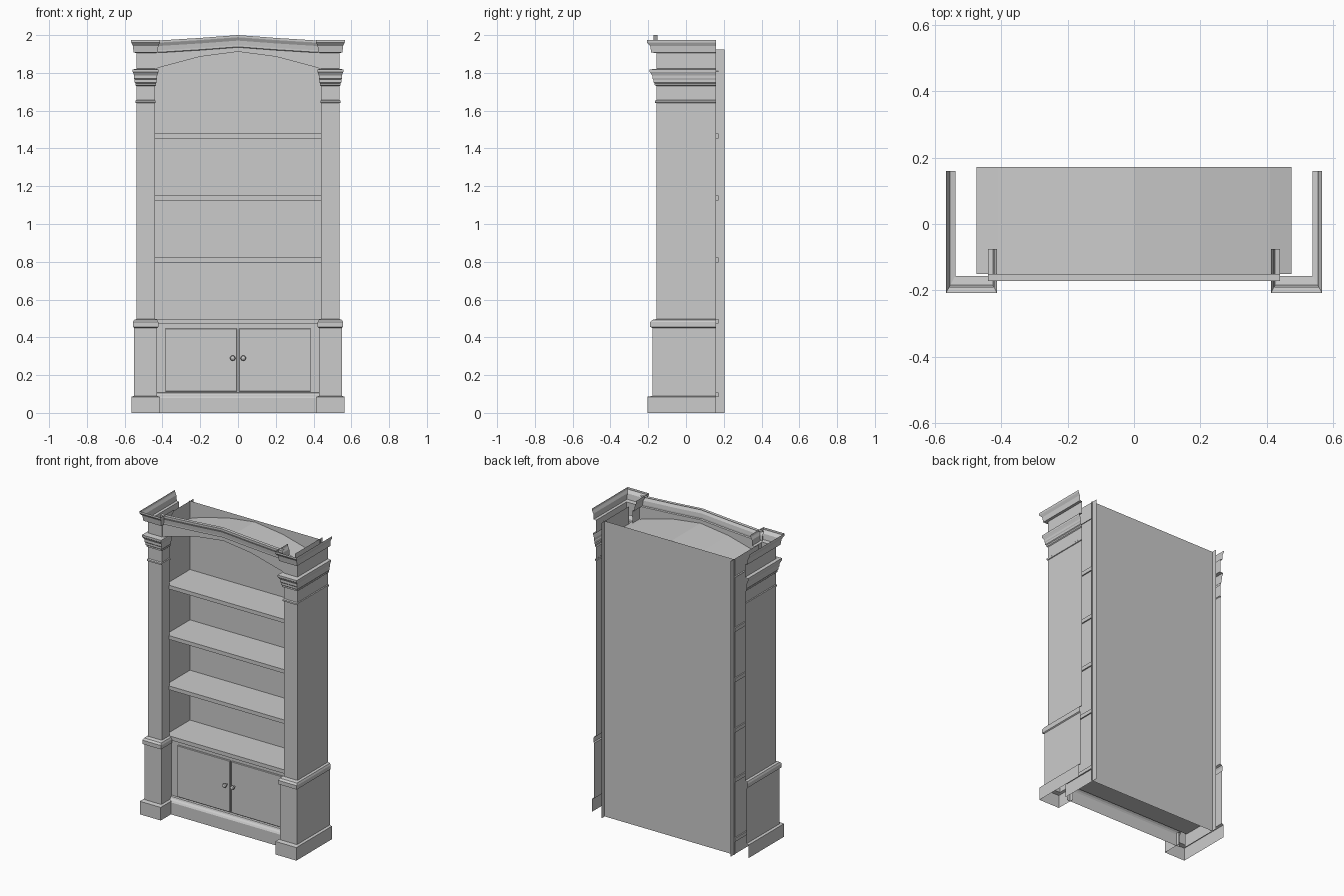
import bpy, bmesh, math
from mathutils import Matrix

if "Cube" in bpy.data.objects:
    bpy.data.objects.remove(bpy.data.objects["Cube"])


def finish(name, bm, mirror=False):
    bmesh.ops.recalc_face_normals(bm, faces=bm.faces)
    me = bpy.data.meshes.new(name)
    bm.to_mesh(me)
    bm.free()
    ob = bpy.data.objects.new(name, me)
    bpy.context.collection.objects.link(ob)
    if mirror:
        ob.modifiers.new("mirror", 'MIRROR')
    return ob


def loft(name, rows, mirror=False):
    """Sheet joining consecutive rows of points."""
    bm = bmesh.new()
    vs = [[bm.verts.new(p) for p in r] for r in rows]
    for a, b in zip(vs, vs[1:]):
        for i in range(len(a) - 1):
            bm.faces.new((a[i], a[i + 1], b[i + 1], b[i]))
    return finish(name, bm, mirror)


def box(name, x0, x1, y0, y1, z0, z1, mirror=False, bevel=0):
    bm = bmesh.new()
    m = Matrix.Translation(((x0 + x1) / 2, (y0 + y1) / 2, (z0 + z1) / 2)) \
        @ Matrix.Diagonal((x1 - x0, y1 - y0, z1 - z0, 1))
    bmesh.ops.create_cube(bm, size=1, matrix=m)
    if bevel:
        bmesh.ops.bevel(bm, geom=bm.edges[:], offset=bevel, segments=1, affect='EDGES')
    return finish(name, bm, mirror)


# Pilasters: one moulding profile (projection, z) wrapped around side, front and inner return
profile = [(.049, 0), (.049, .085), (.022, .09), (.022, .45), (.034, .455), (.034, .48),
           (.024, .492), (0, .497), (0, 1.64), (.008, 1.642), (.008, 1.652), (0, 1.656),
           (0, 1.73), (.01, 1.735), (.01, 1.745), (.017, 1.75), (.017, 1.765),
           (.022, 1.77), (.022, 1.785), (.033, 1.802), (.036, 1.805), (.036, 1.818),
           (0, 1.822), (0, 1.905), (.028, 1.908), (.03, 1.92), (.034, 1.943),
           (.048, 1.958), (.051, 1.962), (.051, 1.975)]
rows = []
for d, z in profile:
    xo, xi, yf = .538 + .54 * d, .44 - .54 * d, -.156 - d
    rows.append([(xo, .16, z), (xo, yf, z), (xi, yf, z), (xi, -.075, z)])
loft("pilaster", rows, True)

# Inner side panels and back panel
loft("inner_side", [[(.466, -.08, z), (.466, .205, z)] for z in (0, 1.925)], True)
loft("back_panel", [[(-.474, .172, z), (.474, .172, z)] for z in (0, 1.925)])

# Shelves, counter and cabinet floor
for i, z in enumerate((.497, .822, 1.15, 1.478)):
    box("shelf_%d" % i, -.474, .474, -.08, .171, z - .025, z)
box("cabinet_floor", -.474, .474, -.068, .171, .085, .108)

# Arched frieze with ceiling sheet running to the back
arch = [(-.474, 1.808, 1.907), (-.41, 1.83, 1.907), (-.2, 1.886, 1.92), (0, 1.912, 1.935),
        (.2, 1.886, 1.92), (.41, 1.83, 1.907), (.474, 1.808, 1.907)]
loft("frieze_and_ceiling", [[(x, -.15, t), (x, -.15, b), (x, .172, b)] for x, b, t in arch])

# Pediment moulding following the raised centre
ped = [(-.15, 0), (-.159, .003), (-.159, .013), (-.162, .036), (-.17, .05), (-.172, .054), (-.172, .065),
       (-.15, .065)]
loft("pediment", [[(max(-.44, min(.44, x)), y, t + dz) for y, dz in ped] for x, b, t in arch])

# Cabinet front, skirt, doors
loft("cabinet_front", [[(-.44, -.066, z), (.44, -.066, z)] for z in (.1, .475)])
skirt = [(-.1, 0), (-.1, .078), (-.094, .088), (-.084, .096), (-.08, .106), (-.066, .108)]
loft("skirt", [[(x, y, z) for y, z in skirt] for x in (-.44, .44)])
box("door", .005, .385, -.076, -.06, .113, .447, True, .002)

# Door knobs, turned about the y axis
knob = [(.006, -.074), (.006, -.088), (.012, -.092), (.0145, -.099), (.011, -.106), (.0005, -.109)]
N = 12
loft("knob", [[(.028 + r * math.cos(2 * math.pi * i / N), y, .29 + r * math.sin(2 * math.pi * i / N))
               for i in range(N + 1)] for r, y in knob], True)
